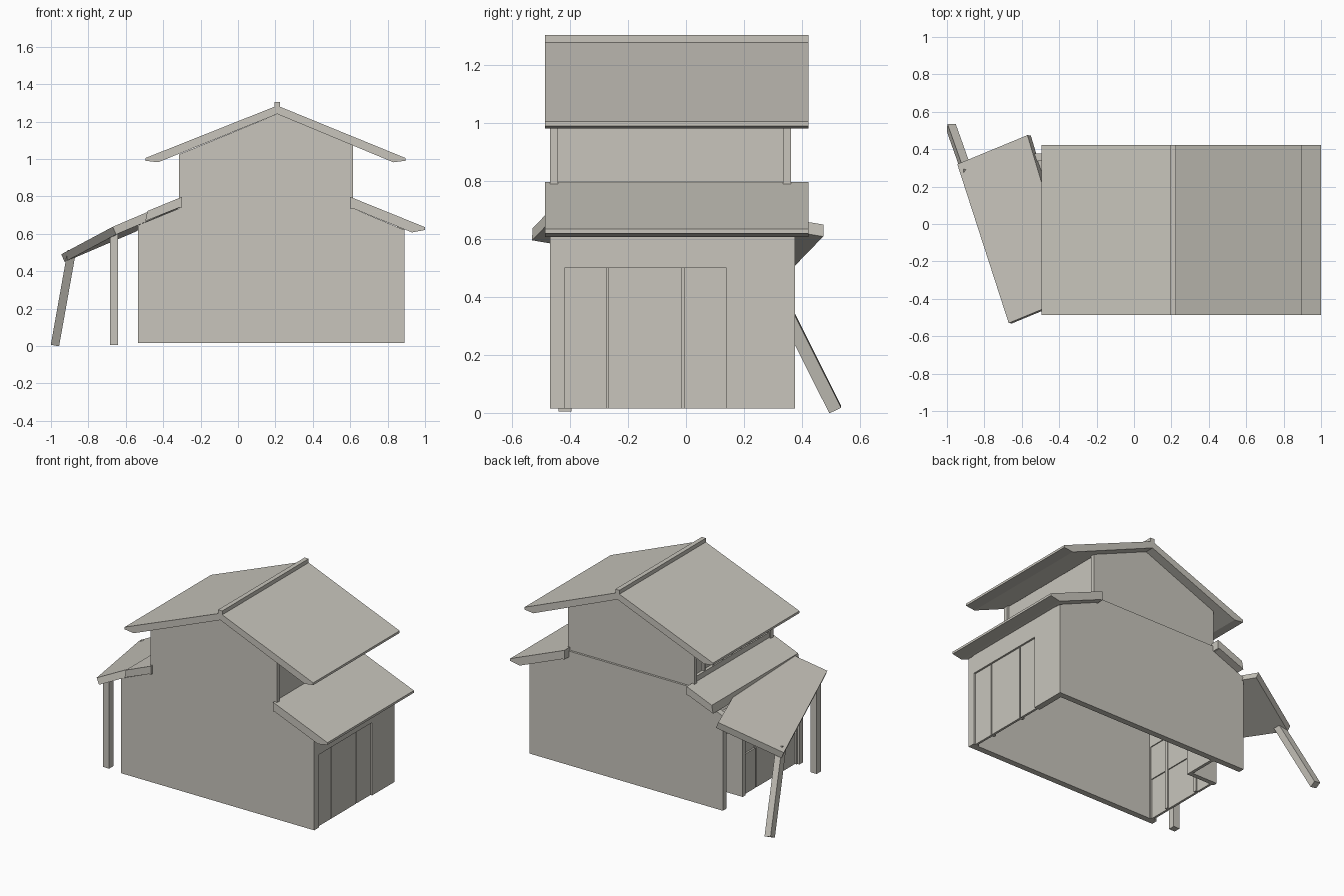
import bpy, bmesh
from mathutils import Vector

cube = bpy.data.objects.get("Cube")
if cube:
    bpy.data.objects.remove(cube, do_unlink=True)

clay = bpy.data.materials.new("warm_grey_clay")
clay.use_nodes = True
clay.diffuse_color = (0.58, 0.56, 0.505, 1)
clay.node_tree.nodes["Principled BSDF"].inputs["Base Color"].default_value = clay.diffuse_color


def extrude(name, points, offset):
    """Solid made by sweeping a flat polygon along an offset vector."""
    bm = bmesh.new()
    face = bm.faces.new([bm.verts.new(p) for p in points])
    swept = bmesh.ops.extrude_face_region(bm, geom=[face])["geom"]
    moved = [v for v in swept if isinstance(v, bmesh.types.BMVert)]
    bmesh.ops.translate(bm, verts=moved, vec=Vector(offset))
    bmesh.ops.recalc_face_normals(bm, faces=bm.faces)
    mesh = bpy.data.meshes.new(name)
    bm.to_mesh(mesh)
    bm.free()
    mesh.materials.append(clay)
    obj = bpy.data.objects.new(name, mesh)
    bpy.context.collection.objects.link(obj)
    return obj


def prism(name, profile, y0, y1):
    return extrude(name, [(x, y0, z) for x, z in profile], (0, y1 - y0, 0))


def box(name, x, y, z):
    corners = [(x[0], z[0]), (x[1], z[0]), (x[1], z[1]), (x[0], z[1])]
    return prism(name, corners, y[0], y[1])


def beam(name, a, b, size):
    """Square post between two points."""
    a, b = Vector(a), Vector(b)
    axis = (b - a).normalized()
    side = Vector((0, 1, 0)).cross(axis).normalized() * size / 2
    up = axis.cross(side)
    return extrude(name, [a + side + up, a - side + up, a - side - up, a + side - up], b - a)


BASE, FRONT, BACK = 0.015, -0.469, 0.376
RIDGE = 0.21
ROOF_Y = (-0.487, 0.422)

# Lower and upper end walls
lower = [(-0.535, BASE), (0.89, BASE), (0.89, 0.62), (0.615, 0.735), (0.615, 0.775),
         (-0.315, 0.775), (-0.315, 0.735), (-0.535, 0.645)]
upper = [(-0.315, 0.775), (0.615, 0.775), (0.615, 1.073), (RIDGE, 1.24), (-0.315, 1.024)]
prism("front_lower_wall", lower, FRONT, FRONT + 0.04)
prism("back_lower_wall", lower, BACK - 0.04, BACK)
prism("front_gable_wall", upper, FRONT, FRONT + 0.028)
prism("back_gable_wall", upper, 0.334, 0.362)

# Lower side walls with sliding panels
panels = [(-0.42, -0.275, 0.012), (-0.27, -0.015, 0.012), (-0.005, 0.14, 0.012)]
for side, face, sign, end in (("left", 0.89, 1, 0.34), ("right", -0.52, -1, 0.146)):
    inner = face - sign * 0.04
    wall = (min(face, inner), max(face, inner))
    box(side + "_corner_post", wall, (-0.43, -0.42), (BASE, 0.5))
    box(side + "_end_panel", wall, (0.14, end), (BASE, 0.5))
    box(side + "_header", wall, (-0.43, 0.34), (0.5, 0.64))
    for i, (y0, y1, depth) in enumerate(panels):
        outer = face - sign * depth
        x = sorted((outer, outer - sign * 0.015))
        if side == "right":
            box(f"right_panel_{i}_base", x, (y0, y1), (BASE, 0.28))
            glass = sorted((outer - sign * 0.012, outer - sign * 0.022))
            box(f"right_panel_{i}_window", glass, (y0, y1), (0.28, 0.5))
        else:
            box(f"left_panel_{i}", x, (y0, y1), (BASE, 0.5))
    backing = sorted((inner, inner + sign * 0.01))
    for i, y in enumerate((-0.273, -0.01)):
        box(f"{side}_panel_gap_{i}", backing, (y - 0.01, y + 0.01), (BASE, 0.5))

# Recessed entrance beside the right wall
box("entrance_side_wall", (-0.52, -0.335), (0.116, 0.146), (BASE, 0.66))
box("entrance_inner_wall", (-0.335, -0.315), (0.116, 0.34), (BASE, 0.72))

# Upper side walls, one plain and one with a window strip
UPPER_Y = (-0.441, 0.334)
box("left_upper_wall", (0.575, 0.6), UPPER_Y, (0.72, 1.075))
box("right_upper_sill", (-0.305, -0.28), UPPER_Y, (0.72, 0.83))
box("right_upper_header", (-0.305, -0.28), UPPER_Y, (0.98, 1.03))
box("right_upper_window", (-0.285, -0.275), UPPER_Y, (0.83, 0.98))
for i in range(9):
    y = UPPER_Y[0] + 0.01 + i * (UPPER_Y[1] - UPPER_Y[0] - 0.02) / 8
    box(f"right_window_mullion_{i}", (-0.3, -0.28), (y - 0.008, y + 0.008), (0.83, 0.98))

# Upper roof halves and ridge cap
slope = [(0, 1.285), (0.685, 1.005), (0.685, 0.99), (0.62, 0.982), (0, 1.24)]
for side, sign in (("left", 1), ("right", -1)):
    prism(side + "_upper_roof", [(RIDGE + sign * (x if sign > 0 else x * 1.028), z)
                                 for x, z in slope], *ROOF_Y)
box("ridge_cap", (RIDGE - 0.015, RIDGE + 0.015), ROOF_Y, (1.27, 1.305))

# Lower roof and the remaining stub on the broken side
prism("left_lower_roof", [(0.6, 0.797), (1, 0.635), (1, 0.62), (0.93, 0.607), (0.615, 0.735),
                          (0.6, 0.735)], *ROOF_Y)
prism("right_lower_roof_stub", [(-0.3, 0.797), (-0.485, 0.721), (-0.495, 0.668), (-0.315, 0.74),
                                (-0.3, 0.74)], *ROOF_Y)

# Collapsed awning, skewed away from the house
low = Vector((-0.945, 0.32, 0.49))
high = Vector((-0.57, 0.475, 0.65))
near = Vector((-0.67, -0.53, 0.637))
far = (high + near - low) + (low - high) * 0.05
normal = (near - low).cross(high - low).normalized()
if normal.z > 0:
    normal = -normal
extrude("fallen_awning", [low, high, far, near], normal * 0.045)

# Awning posts, one upright and one knocked askew
box("upright_post", (-0.685, -0.641), (-0.44, -0.396), (0.005, 0.62))
beam("leaning_post", (-0.977, 0.515, 0.012), (-0.89, 0.27, 0.5), 0.045)
